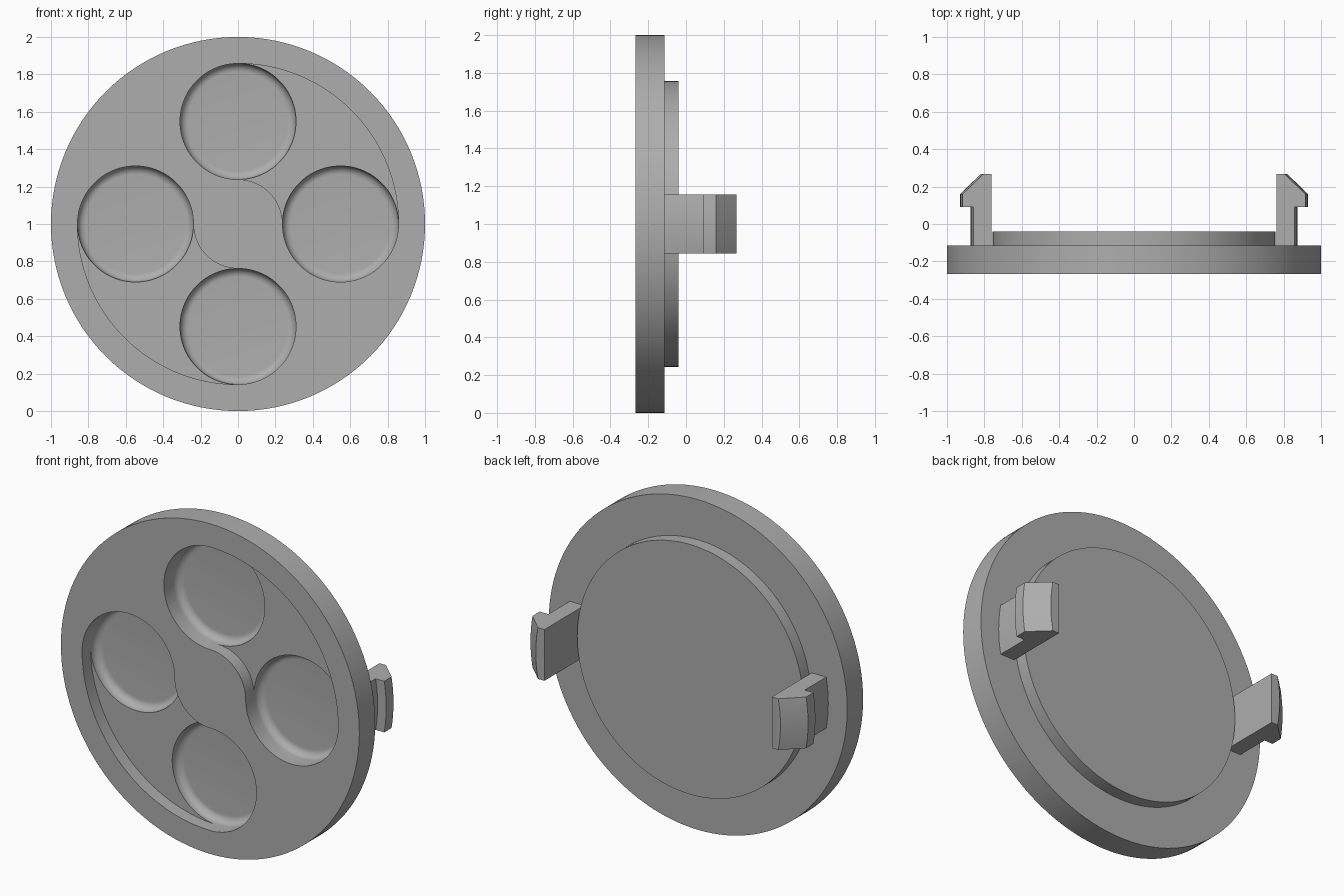
import bpy, bmesh, math
from mathutils import Matrix, Vector

old = bpy.data.objects.get("Cube")
if old:
    bpy.data.objects.remove(old, do_unlink=True)

grey = bpy.data.materials.new("plain grey")
grey.use_nodes = True
colour = (0.42, 0.42, 0.42, 1)
grey.diffuse_color = colour
grey.node_tree.nodes["Principled BSDF"].inputs["Base Color"].default_value = colour

CENTRE = 1.0            # height of the disc axis
FRONT, BACK, PLATE = -0.267, -0.115, -0.04
SEGMENTS = 128


def loft(name, loops):
    """Join matching closed loops of points into one capped solid."""
    bm = bmesh.new()
    rings = [[bm.verts.new(p) for p in loop] for loop in loops]
    for a, b in zip(rings, rings[1:]):
        for i in range(len(a)):
            j = (i + 1) % len(a)
            bm.faces.new((a[i], a[j], b[j], b[i]))
    bm.faces.new(rings[0])
    bm.faces.new(rings[-1])
    bmesh.ops.recalc_face_normals(bm, faces=bm.faces)
    mesh = bpy.data.meshes.new(name)
    bm.to_mesh(mesh)
    bm.free()
    mesh.materials.append(grey)
    obj = bpy.data.objects.new(name, mesh)
    bpy.context.collection.objects.link(obj)
    return obj


def circle(radius, y, x=0, z=CENTRE, n=SEGMENTS):
    turn = math.tau / n
    return [(x + radius * math.cos(i * turn), y, z + radius * math.sin(i * turn)) for i in range(n)]


def activate(obj):
    bpy.ops.object.select_all(action='DESELECT')
    obj.select_set(True)
    bpy.context.view_layer.objects.active = obj


def cut(target, cutter):
    activate(target)
    mod = target.modifiers.new("cut", 'BOOLEAN')
    mod.operation, mod.solver, mod.object = 'DIFFERENCE', 'EXACT', cutter
    bpy.ops.object.modifier_apply(modifier=mod.name)
    bpy.data.objects.remove(cutter, do_unlink=True)


def smooth(obj):
    activate(obj)
    bpy.ops.object.shade_smooth_by_angle(angle=math.radians(25))


# Main disc and the raised plate behind it
disc = loft("disc", [circle(1, FRONT), circle(1, BACK)])
plate = loft("back_plate", [circle(0.757, BACK - 0.004), circle(0.757, PLATE)])

# Two quarter-ring channels in the front
POCKET_R, POCKET_AT = 0.31, 0.548
CHANNEL_FLOOR, POCKET_FLOOR, FILLET = FRONT + 0.08, FRONT + 0.135, 0.045
for start in (0, math.pi):
    steps = 32
    angles = [start + math.pi / 2 * i / steps for i in range(steps + 1)]
    outline = [(POCKET_AT + POCKET_R, a) for a in angles]
    outline += [(POCKET_AT - POCKET_R, a) for a in reversed(angles)]
    loops = [[(r * math.cos(a), y, CENTRE + r * math.sin(a)) for r, a in outline]
             for y in (FRONT - 0.1, CHANNEL_FLOOR)]
    cut(disc, loft("channel_cutter", loops))

# Four round pockets with a rounded floor edge
for k in range(4):
    a = k * math.pi / 2
    x, z = POCKET_AT * math.cos(a), CENTRE + POCKET_AT * math.sin(a)
    loops = [circle(POCKET_R, FRONT - 0.1, x, z)]
    for i in range(9):
        t = math.pi / 2 * i / 8
        loops.append(circle(POCKET_R - FILLET * (1 - math.cos(t)),
                            POCKET_FLOOR - FILLET * (1 - math.sin(t)), x, z))
    cut(disc, loft("pocket_cutter", loops))

# Snap clips: flat inside, rounded outside, hooked at the tip
HALF, INNER = 0.155, 0.762
hook = [(0.873, BACK - 0.004), (0.873, 0.09), (0.93, 0.09), (0.93, 0.16), (0.82, 0.267)]
for name, side in (("left_clip", 1), ("right_clip", -1)):
    loops = []
    for i in range(13):
        h = HALF * (i / 6 - 1)
        loop = [(side * math.sqrt(r * r - h * h), y, CENTRE + h) for r, y in hook]
        loop += [(side * INNER, y, CENTRE + h) for y in (0.267, BACK - 0.004)]
        loops.append(loop)
    # small root joining the clip to the plate edge
    clip = loft(name, loops)
    smooth(clip)

for obj in (disc, plate):
    smooth(obj)
